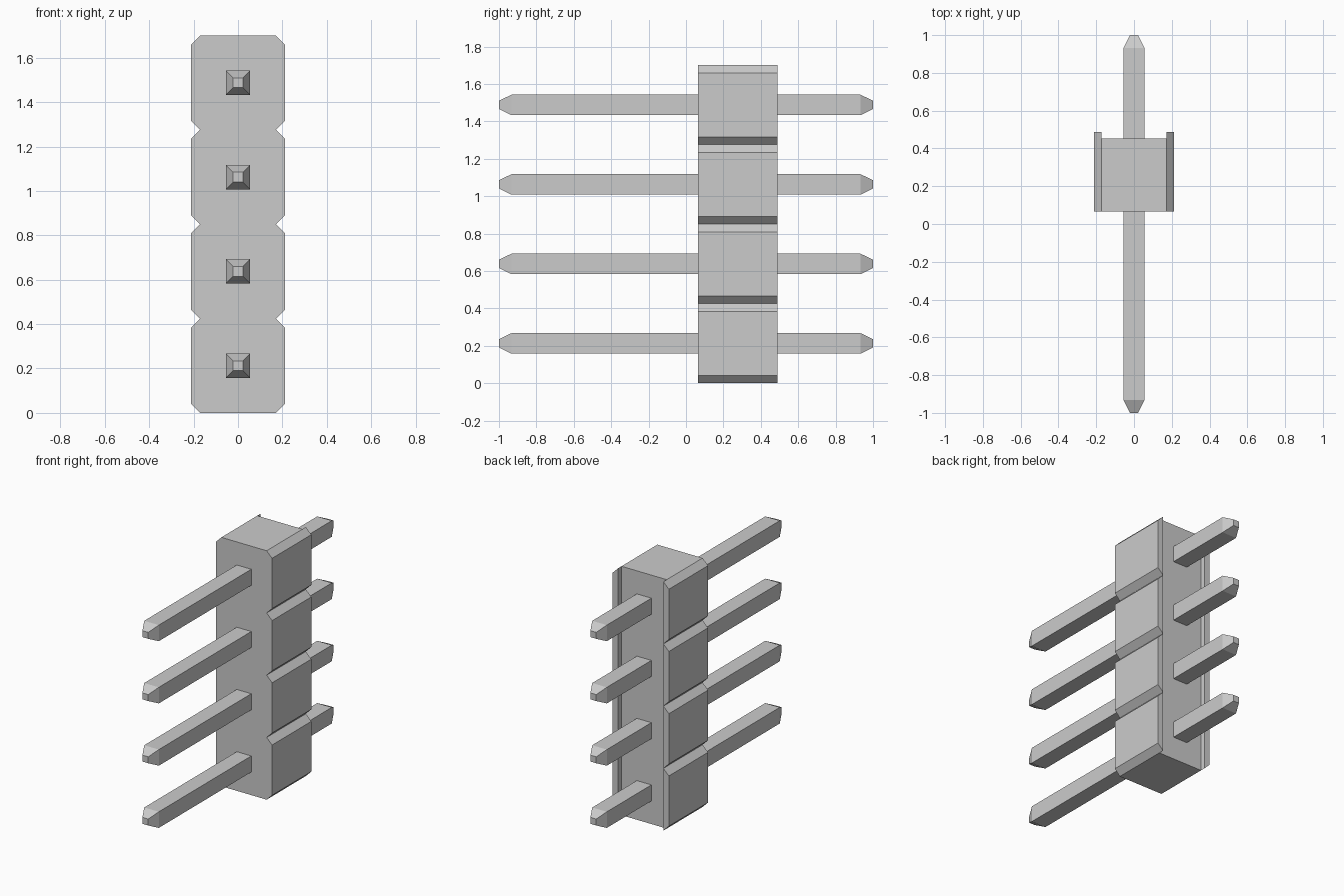
import bpy, bmesh
from mathutils import Vector

if "Cube" in bpy.data.objects:
    bpy.data.objects.remove(bpy.data.objects["Cube"])

COUNT, PITCH = 4, 0.425
HW, IN = 0.212, 0.171            # outer half width, half width at the notches
CH = HW - IN                     # chamfer size
Y0, YB, Y1 = 0.065, 0.452, 0.488 # front, recessed back, flange back


def make_object(name, bm):
    bmesh.ops.remove_doubles(bm, verts=bm.verts, dist=1e-5)
    mesh = bpy.data.meshes.new(name)
    bm.to_mesh(mesh)
    bm.free()
    obj = bpy.data.objects.new(name, mesh)
    bpy.context.collection.objects.link(obj)
    return obj


def add_face(bm, pts, outward):
    f = bm.faces.new([bm.verts.new(p) for p in pts])
    f.normal_update()
    if f.normal.dot(Vector(outward)) < 0:
        f.normal_flip()


# Housing: a stack of chamfered cells with a channel along the back
bm = bmesh.new()
for i in range(COUNT):
    a, d = i * PITCH, (i + 1) * PITCH
    b, c = a + CH, d - CH
    right = [(IN, a), (HW, b), (HW, c), (IN, d)]
    octagon = right + [(-x, z) for x, z in reversed(right)]
    add_face(bm, [(x, Y0, z) for x, z in octagon], (0, -1, 0))
    add_face(bm, [(-IN, YB, a), (IN, YB, a), (IN, YB, d), (-IN, YB, d)], (0, 1, 0))
    for s in (-1, 1):
        # outer side with its two chamfers
        for (xa, za), (xb, zb) in zip(right, right[1:]):
            add_face(bm, [(s*xa, Y0, za), (s*xb, Y0, zb), (s*xb, Y1, zb), (s*xa, Y1, za)], (s, 0, 0))
        # flange back and inner wall
        add_face(bm, [(s*x, Y1, z) for x, z in right], (0, 1, 0))
        add_face(bm, [(s*IN, YB, a), (s*IN, Y1, a), (s*IN, Y1, d), (s*IN, YB, d)], (-s, 0, 0))
for z, n in ((0, -1), (COUNT * PITCH, 1)):
    add_face(bm, [(-IN, Y0, z), (IN, Y0, z), (IN, YB, z), (-IN, YB, z)], (0, 0, n))
make_object("housing", bm)

# Pins: square rods with tapered tips
for i in range(COUNT):
    zc = (i + 0.5) * PITCH
    bm = bmesh.new()
    rings = []
    for y, r in ((-1, 0.022), (-0.933, 0.055), (0.933, 0.055), (1, 0.022)):
        rings.append([bm.verts.new((x * r, y, zc + z * r))
                      for x, z in ((-1, -1), (1, -1), (1, 1), (-1, 1))])
    for p, q in zip(rings, rings[1:]):
        for k in range(4):
            bm.faces.new((p[k], p[(k + 1) % 4], q[(k + 1) % 4], q[k]))
    bm.faces.new(rings[0])
    bm.faces.new(rings[-1])
    bmesh.ops.recalc_face_normals(bm, faces=bm.faces)
    make_object(f"pin_{i + 1}", bm)
